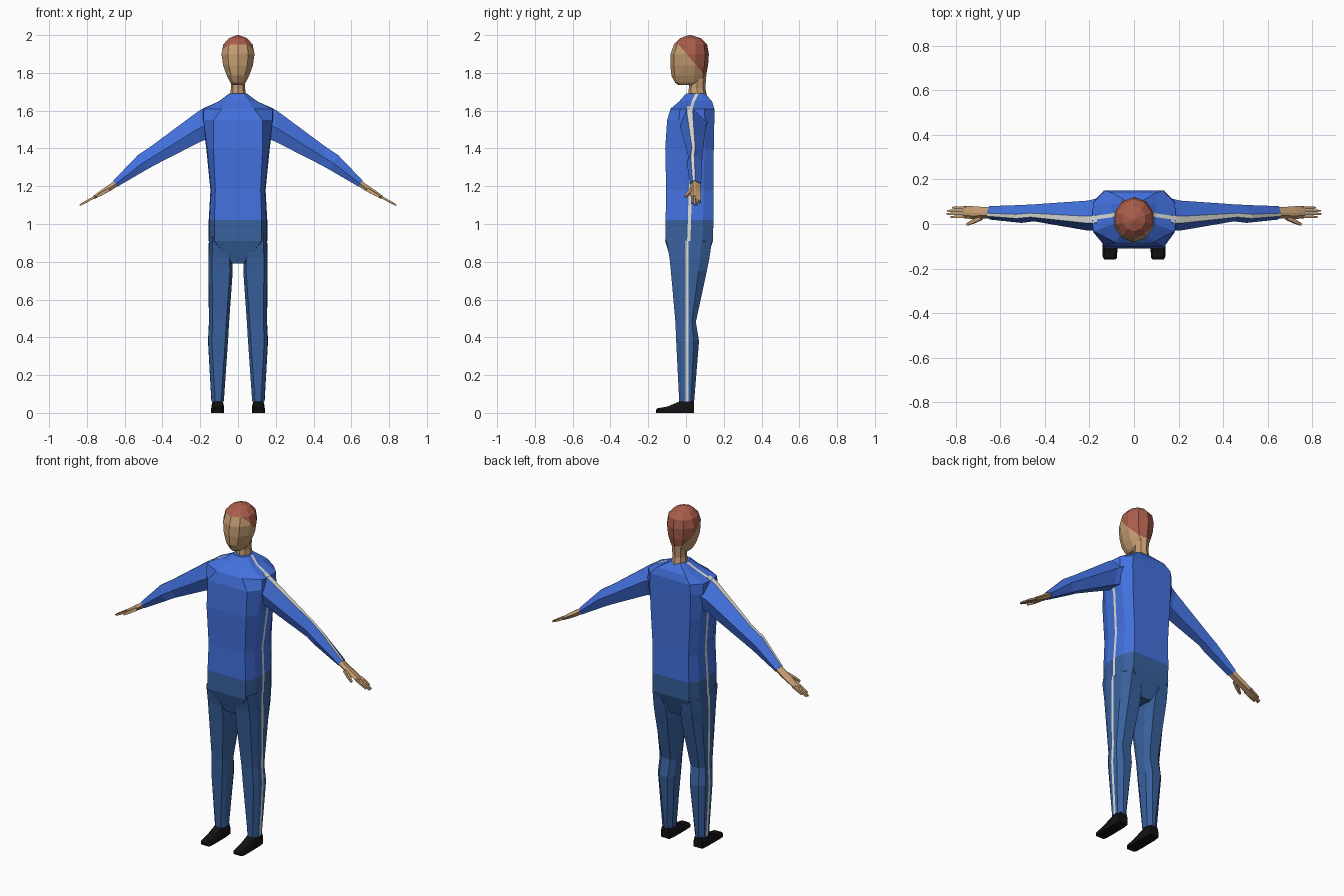
import bpy, bmesh, math
from mathutils import Vector

if "Cube" in bpy.data.objects:
    bpy.data.objects.remove(bpy.data.objects["Cube"])


def material(name, r, g, b):
    m = bpy.data.materials.new(name)
    m.diffuse_color = (r, g, b, 1)
    m.use_nodes = True
    m.node_tree.nodes["Principled BSDF"].inputs["Base Color"].default_value = m.diffuse_color
    return m


SHIRT = material("shirt blue", 0.055, 0.165, 0.73)
TROUSERS = material("trouser blue", 0.04, 0.12, 0.34)
STRIPE = material("stripe white", 0.72, 0.72, 0.69)
SKIN = material("skin tan", 0.56, 0.34, 0.17)
HAIR = material("hair red brown", 0.40, 0.11, 0.07)
SHOE = material("shoe black", 0.006, 0.006, 0.006)


def lerp(a, b, t):
    return a + (b - a) * t


def loft(name, rings, mats, stripes=(), mirror=False, finish=None):
    """Skin a list of equal rings; columns listed in stripes get material 1."""
    bm = bmesh.new()
    loops = [[bm.verts.new(p) for p in ring] for ring in rings]
    n = len(loops[0])
    for a, b in zip(loops, loops[1:]):
        for i in range(n):
            j = (i + 1) % n
            f = bm.faces.new((a[i], a[j], b[j], b[i]))
            f.material_index = 1 if i in stripes else 0
    bm.faces.new(loops[0][::-1])
    bm.faces.new(loops[-1])
    if finish:
        finish(bm)
    if mirror:
        bm_copy = bmesh.ops.duplicate(bm, geom=bm.verts[:] + bm.edges[:] + bm.faces[:])
        for v in [g for g in bm_copy["geom"] if isinstance(g, bmesh.types.BMVert)]:
            v.co.x *= -1
    bmesh.ops.recalc_face_normals(bm, faces=bm.faces)
    me = bpy.data.meshes.new(name)
    bm.to_mesh(me)
    bm.free()
    for m in mats:
        me.materials.append(m)
    ob = bpy.data.objects.new(name, me)
    bpy.context.collection.objects.link(ob)
    return ob


def body_ring(z, w, fw, bw, yf, yb, s):
    """Faceted body section with a narrow side band starting at y = s."""
    half = [(fw, yf), (w * 0.97, lerp(yf, s, 0.5)), (w, s), (w, s + 0.017),
            (w * 0.97, lerp(s, yb, 0.6)), (bw, yb)]
    pts = half + [(-x, y) for x, y in reversed(half)]
    return [(x, y, z) for x, y in pts]


# Shirt body, hem to collar
loft("shirt", [body_ring(*r) for r in [
    (1.02, .155, .125, .120, -.108, .145, .010),
    (1.18, .146, .120, .118, -.105, .145, .014),
    (1.40, .168, .130, .130, -.110, .147, .027),
    (1.55, .188, .130, .135, -.100, .150, .025),
    (1.61, .188, .085, .130, -.082, .150, .018),
    (1.65, .100, .055, .095, -.035, .138, .030),
    (1.69, .048, .030, .030, .000, .100, .050)]],
    [SHIRT, STRIPE], (2, 8))

# Hips, tapering to the crotch
loft("hips", [body_ring(*r) for r in [
    (1.02, .155, .125, .120, -.108, .145, .010),
    (.91, .155, .125, .120, -.110, .143, .006),
    (.79, .045, .028, .028, -.075, .100, .000)]],
    [TROUSERS, STRIPE], (2, 8))


def leg_ring(z, xi, xo, yf, yb):
    return [(x, y, z) for x, y in [
        (xi, yf * .5), (xi + .015, yf), (xo - .02, yf), (xo - .002, yf * .5),
        (xo, -.002), (xo, .014), (xo - .003, yb * .6), (xo - .03, yb),
        (xi + .02, yb), (xi, yb * .5)]]


# Legs
loft("legs", [leg_ring(*r) for r in [
    (.93, .070, .154, -.107, .140), (.82, .030, .157, -.087, .124),
    (.75, .028, .157, -.080, .110), (.48, .047, .154, -.056, .052),
    (.38, .053, .159, -.052, .069), (.06, .075, .141, -.036, .043)]],
    [TROUSERS, STRIPE], (4,), mirror=True)

# Shoes, heel to toe
loft("shoes", [[(.108 - w, y, 0), (.108 + w, y, 0), (.108 + w, y, h * .6),
                (.108 + w * .75, y, h), (.108 - w * .75, y, h), (.108 - w, y, h * .6)]
               for y, w, h in [(.042, .028, .062), (.0, .033, .065), (-.035, .033, .06),
                               (-.10, .034, .033), (-.15, .032, .025), (-.16, .024, .016)]],
     [SHOE], mirror=True)


def arm_ring(xt, zt, xb, zb, y0, y1):
    return [(lerp(xt, xb, t), lerp(y0, y1, u), lerp(zt, zb, t)) for u, t in
            [(.25, 0), (.48, 0), (1, .45), (.8, 1), (.2, 1), (0, .55)]]


# Sleeves
loft("sleeves", [arm_ring(*r) for r in [
    (.165, 1.622, .165, 1.45, -.03, .115), (.21, 1.597, .20, 1.435, -.03, .105),
    (.465, 1.408, .435, 1.315, .012, .088), (.53, 1.365, .485, 1.287, .005, .085),
    (.66, 1.230, .638, 1.198, .02, .08)]],
    [SHIRT, STRIPE], (0,), mirror=True)

# Wrist and palm
loft("hands", [arm_ring(*r) for r in [
    (.645, 1.236, .63, 1.205, .025, .075), (.69, 1.203, .675, 1.176, .024, .077),
    (.73, 1.176, .718, 1.153, .022, .08), (.768, 1.147, .760, 1.132, .026, .08)]],
    [SKIN], mirror=True)


def finger(name, a, b, wa, wb):
    a, b = Vector(a), Vector(b)
    up = Vector((.5, 0, .86))
    side = up.cross(b - a).normalized()
    rings = []
    for c, w in ((a, wa), (a.lerp(b, .6), wa * .9), (b, wb)):
        rings.append([c + side * w * i + up * w * j for i, j in
                      ((-1, -1), (1, -1), (1, 1), (-1, 1))])
    loft(name, rings, [SKIN], mirror=True)


# Four fingers and a thumb on each hand
for k, tip in enumerate((.822, .838, .836, .815)):
    y = .032 + k * .0137
    finger(f"finger_{k + 1}", (.755, y, 1.145), (tip, y, 1.145 - (tip - .755) * .55), .0062, .004)
finger("thumb", (.685, .028, 1.182), (.75, -.003, 1.143), .009, .005)


def oval(z, w, yf, yb, n=10):
    c, r = (yf + yb) / 2, (yb - yf) / 2
    return [(w * math.sin(math.tau * i / n), c - r * math.cos(math.tau * i / n), z)
            for i in range(n)]


# Neck
loft("neck", [oval(1.66, .046, .01, .115, 8), oval(1.72, .037, .015, .102, 8),
              oval(1.79, .040, .015, .108, 8)], [SKIN])


def paint_hair(bm):
    # Slanted hairline cut from the forehead to the nape
    point, normal = Vector((0, -.037, 1.947)), Vector((0, 1.157, 1)).normalized()
    bmesh.ops.bisect_plane(bm, geom=bm.verts[:] + bm.edges[:] + bm.faces[:],
                           plane_co=point, plane_no=normal)
    for f in bm.faces:
        c = f.calc_center_median()
        f.material_index = int(c.z > 1.952 or (c - point).dot(normal) > 0)


# Head with hair
loft("head", [oval(*r) for r in [
    (1.735, .028, -.040, .060), (1.748, .042, -.058, .090), (1.785, .062, -.077, .106),
    (1.84, .083, -.083, .117), (1.90, .092, -.082, .121), (1.95, .082, -.064, .112),
    (1.983, .052, -.032, .080), (2.0, .006, .014, .026)]],
    [SKIN, HAIR], finish=paint_hair)
